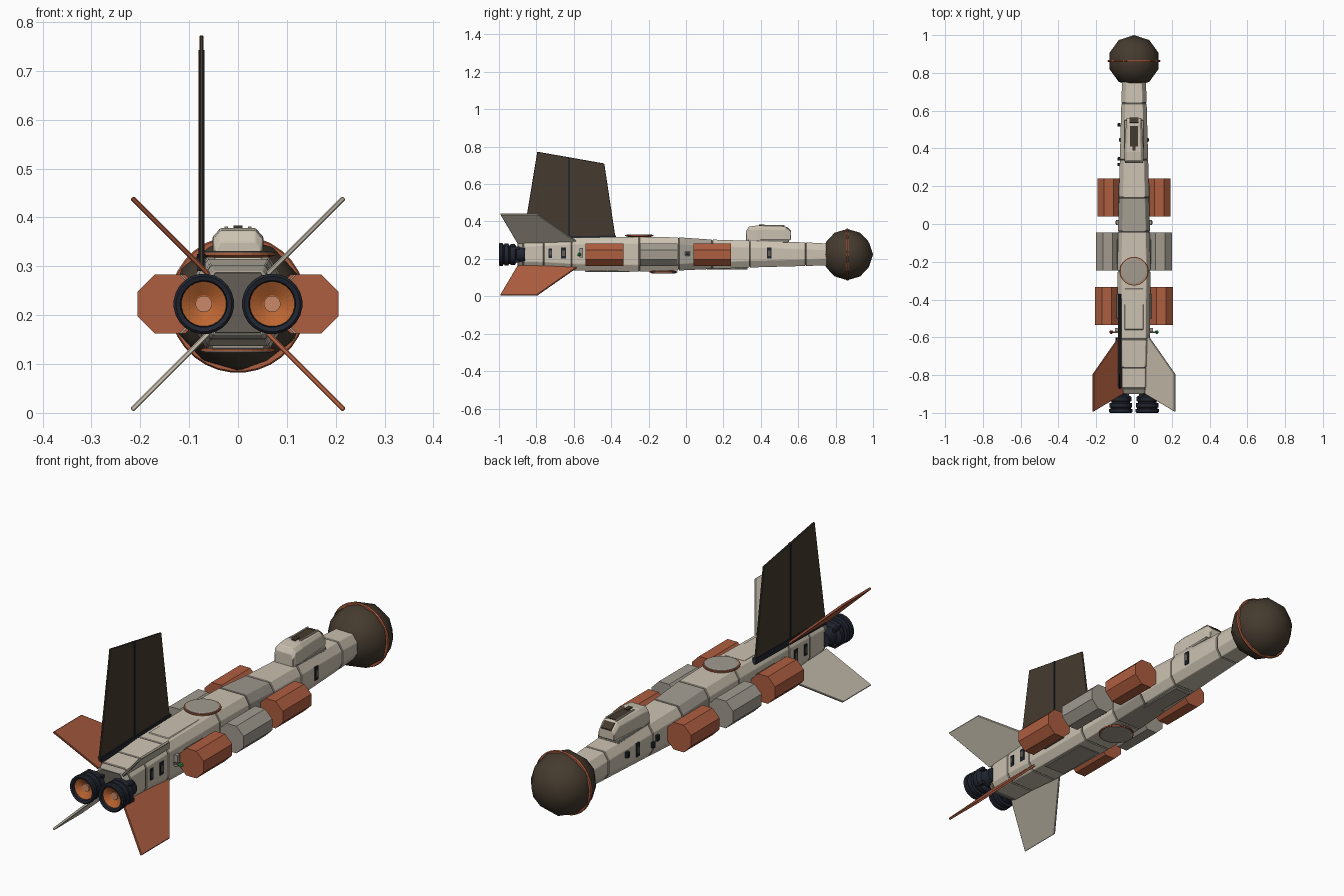
import bpy, bmesh, math
from mathutils import Vector, Matrix

if "Cube" in bpy.data.objects:
    bpy.data.objects.remove(bpy.data.objects["Cube"])

CZ = 0.223  # height of the ship's axis


def mat(name, c):
    m = bpy.data.materials.new(name)
    m.diffuse_color = (*c, 1)
    m.use_nodes = True
    m.node_tree.nodes["Principled BSDF"].inputs["Base Color"].default_value = m.diffuse_color
    return m


CREAM = mat("cream", (0.60, 0.54, 0.44))
GREY = mat("warm_grey", (0.36, 0.33, 0.28))
TRIM = mat("trim", (0.13, 0.115, 0.095))
ORANGE = mat("orange", (0.42, 0.11, 0.05))
HOT = mat("hot_orange", (0.50, 0.13, 0.03))
GLOW = mat("glow", (0.60, 0.25, 0.14))
BROWN = mat("brown", (0.060, 0.043, 0.028))
NAVY = mat("navy", (0.015, 0.019, 0.03))
GREEN = mat("green", (0.03, 0.4, 0.08))
RED = mat("red", (0.4, 0.03, 0.03))


def finish(name, bm, m, bevel=0):
    bmesh.ops.recalc_face_normals(bm, faces=bm.faces)
    me = bpy.data.meshes.new(name)
    bm.to_mesh(me)
    bm.free()
    me.materials.append(m)
    ob = bpy.data.objects.new(name, me)
    bpy.context.collection.objects.link(ob)
    if bevel:
        b = ob.modifiers.new("bevel", 'BEVEL')
        b.width, b.segments = bevel, 1
    return ob


def loft(name, rings, m, bevel=0):
    """Skin closed rings of points and cap both ends."""
    bm = bmesh.new()
    vs = [[bm.verts.new(p) for p in r] for r in rings]
    n = len(vs[0])
    for a, b in zip(vs, vs[1:]):
        for i in range(n):
            bm.faces.new((a[i], a[(i + 1) % n], b[(i + 1) % n], b[i]))
    bm.faces.new(vs[0])
    bm.faces.new(vs[-1])
    return finish(name, bm, m, bevel)


def box(name, c, s, m, bevel=0):
    bm = bmesh.new()
    bmesh.ops.create_cube(bm, size=1, matrix=Matrix.Translation(c) @ Matrix.Diagonal((*s, 1)))
    return finish(name, bm, m, bevel)


def turned(name, c, axis, prof, n, m, phase=0.5):
    """Turned solid: prof is (offset along axis, radius)."""
    rings = []
    for t, r in prof:
        ring = []
        for i in range(n):
            a = 2 * math.pi * (i + phase) / n
            u, v = r * math.cos(a), r * math.sin(a)
            ring.append(Vector(c) + Vector((u, t, v) if axis == 'Y' else (u, v, t)))
        rings.append(ring)
    return loft(name, rings, m)


def plate(name, pts, thick, m, place, bevel=0):
    """Flat plate from a 2D outline; place maps (u, v, thickness) to 3D."""
    return loft(name, [[place(u, v, s * thick / 2) for u, v in pts] for s in (-1, 1)], m, bevel)


# hull: chamfered segments over a slightly smaller dark core
STATIONS = [(-0.90, 0.072, 0.160, 0.290), (-0.87, 0.078, 0.150, 0.302), (-0.76, 0.080, 0.148, 0.306),
            (-0.61, 0.084, 0.138, 0.314), (-0.25, 0.087, 0.132, 0.318), (-0.04, 0.085, 0.138, 0.315),
            (0.14, 0.080, 0.146, 0.303), (0.34, 0.075, 0.154, 0.297), (0.64, 0.067, 0.162, 0.288),
            (0.76, 0.063, 0.166, 0.282)]


def section(y, w, zb, zt, d=0.0):
    w, zb, zt = w - d, zb + d, zt - d
    c = 0.022
    q = [(w, zb + 1.6 * c), (w, zt - 1.6 * c), (w - c, zt)]
    q += [(-x, z) for x, z in reversed(q)]
    q += [(-w + c, zb), (w - c, zb)]
    return [(x, y, z) for x, z in q]


loft("hull_core", [section(*s, 0.004) for s in STATIONS], TRIM)
for i, (a, b) in enumerate(zip(STATIONS, STATIONS[1:])):
    ga, gb = list(a), list(b)
    ga[0] += 0.002
    gb[0] -= 0.002
    loft(f"hull_segment_{i}", [section(*ga), section(*gb)], GREY if i in (0, 5) else CREAM, 0.002)

# raised top and belly panels
box("top_spine_panel", (0, -0.45, 0.313), (0.10, 0.22, 0.010), CREAM, 0.003)
box("belly_panel", (0, -0.42, 0.136), (0.11, 0.24, 0.012), GREY, 0.003)
box("front_belly_panel", (0, 0.22, 0.149), (0.08, 0.22, 0.012), GREY, 0.003)

# nose sphere with ring
bm = bmesh.new()
bmesh.ops.create_icosphere(bm, subdivisions=2, radius=0.137, matrix=Matrix.Translation((0, 0.863, CZ)))
ball = finish("nose_sphere", bm, BROWN)
for p in ball.data.polygons:
    p.use_smooth = True
turned("nose_ring", (0, 0.863, CZ), 'Y', [(-0.006, 0.128), (-0.006, 0.138), (0, 0.141), (0.006, 0.138), (0.006, 0.128)],
       32, ORANGE)

# side canisters
for s, side in ((-1, "left"), (1, "right")):
    for name, x, y, m in (("rear", 0.145, -0.435, ORANGE), ("middle", 0.14, -0.146, GREY), ("front", 0.133, 0.14, ORANGE)):
        turned(f"{name}_canister_{side}", (s * x, y, CZ), 'Y', [(-0.101, 0.0655), (0.101, 0.0655)], 8, m)
        box(f"{name}_canister_mount_{side}", (s * 0.082, y, CZ), (0.02, 0.13, 0.07), TRIM)

# round hatches above and below
for name, y, z, s in (("top", -0.25, 0.316, 1), ("belly", -0.12, 0.138, -1)):
    turned(name + "_hatch_rim", (0, y, z), 'Z', [(-0.012 * s, 0.045), (0, 0.055), (0.006 * s, 0.076), (0.012 * s, 0.076)],
           24, ORANGE)
    turned(name + "_hatch_lid", (0, y, z), 'Z', [(0.009 * s, 0.070), (0.014 * s, 0.070), (0.0155 * s, 0.062)], 24, GREY)

# large dark tail fin
def upright(u, v, t):
    return (-0.075 + t, u, v)


plate("tail_fin", [(-0.875, 0.29), (-0.375, 0.30), (-0.437, 0.71), (-0.795, 0.773)], 0.008, BROWN, upright, 0.002)
plate("tail_fin_spar", [(-0.631, 0.30), (-0.62, 0.30), (-0.62, 0.741), (-0.631, 0.743)], 0.012, NAVY, upright)
plate("tail_fin_base", [(-0.87, 0.29), (-0.37, 0.30), (-0.375, 0.325), (-0.865, 0.318)], 0.018, NAVY, upright)

# four diagonal stabiliser fins
OUT = [(-0.90, 0.085), (-0.57, 0.085), (-0.795, 0.307), (-0.993, 0.307)]
k = math.sqrt(0.5)
for sx in (-1, 1):
    for sz in (-1, 1):
        plate(f"stabiliser_{'upper' if sz > 0 else 'lower'}_{'right' if sx > 0 else 'left'}", OUT, 0.010,
              CREAM if sx * sz > 0 else ORANGE,
              lambda u, r, t: (sx * k * (r + t), u, CZ + sz * k * (r - t)), 0.002)

# twin engines
for s, side in ((-1, "left"), (1, "right")):
    c = (s * 0.07, 0, CZ)
    turned("engine_bell_" + side, c, 'Y',
           [(-0.86, 0.035), (-0.905, 0.040), (-0.915, 0.056), (-0.938, 0.056), (-0.940, 0.050), (-0.947, 0.050),
            (-0.949, 0.060), (-0.970, 0.060), (-0.972, 0.054), (-0.978, 0.054), (-0.98, 0.062), (-0.995, 0.062),
            (-1.0, 0.057), (-0.997, 0.048), (-0.965, 0.044)], 24, NAVY)
    turned("engine_liner_" + side, c, 'Y', [(-0.960, 0.046), (-0.985, 0.046), (-0.968, 0.018)], 24, HOT)
    turned("engine_core_" + side, c, 'Y', [(-0.960, 0.017), (-0.974, 0.017)], 16, GLOW)
    for a in (45, 135, 225, 315):
        x, z = math.cos(math.radians(a)), math.sin(math.radians(a))
        box(f"engine_clamp_{side}_{a}", (c[0] + 0.05 * x, -0.91, CZ + 0.05 * z), (0.014, 0.04, 0.014), NAVY)

# cockpit with dark open roof, framed front glass and side panes
def cab(y, w, zt, w2, zb=0.285):
    return [(w, y, zb), (w, y, zt - 0.018), (w2, y, zt), (-w2, y, zt), (-w, y, zt - 0.018), (-w, y, zb)]


loft("cockpit", [cab(0.322, 0.046, 0.350, 0.036), cab(0.336, 0.051, 0.373, 0.036), cab(0.38, 0.052, 0.378, 0.036),
                 cab(0.53, 0.042, 0.374, 0.031), cab(0.562, 0.038, 0.345, 0.030, 0.305)], CREAM, 0.002)
box("cockpit_base", (0, 0.44, 0.296), (0.104, 0.22, 0.016), GREY, 0.003)
box("roof_window", (0, 0.465, 0.3745), (0.042, 0.11, 0.006), BROWN)
for s in (-1, 1):
    box("roof_rail", (s * 0.024, 0.465, 0.3775), (0.007, 0.125, 0.008), CREAM, 0.001)
box("roof_vent", (0, 0.405, 0.380), (0.018, 0.03, 0.006), BROWN)
plate("front_window", [(0.536, 0.372), (0.561, 0.349), (0.559, 0.340), (0.53, 0.366)], 0.05, BROWN,
      lambda u, v, t: (t, u + 0.002, v))

# hull side details: vents, boxes and pipes
for s, side in ((-1, "left"), (1, "right")):
    for i, (y, w, h) in enumerate(((-0.725, 0.018, 0.05), (-0.655, 0.028, 0.058), (0.445, 0.022, 0.06))):
        x = 0.081 if y < 0 else 0.073
        box(f"vent_{side}_{i}", (s * x, y, CZ + 0.008), (0.008, w, h), NAVY)
        box(f"vent_bar_{side}_{i}", (s * (x + 0.003), y, CZ + 0.008), (0.007, w * 0.6, h * 0.5), TRIM)
    box("side_block_" + side, (s * 0.088, 0.008, CZ + 0.005), (0.014, 0.028, 0.024), GREY, 0.003)
    box("side_block_cap_" + side, (s * 0.093, 0.008, CZ + 0.005), (0.010, 0.014, 0.012), NAVY)
    # navigation lamps on stalks behind the rear canisters
    box("lamp_stalk_" + side, (s * 0.10, -0.572, CZ), (0.045, 0.008, 0.008), TRIM)
    box("lamp_plate_" + side, (s * 0.090, -0.56, CZ + 0.01), (0.02, 0.02, 0.05), GREY)
    bm = bmesh.new()
    bmesh.ops.create_icosphere(bm, subdivisions=1, radius=0.011, matrix=Matrix.Translation((s * 0.12, -0.572, CZ)))
    finish("lamp_" + side, bm, GREEN if s > 0 else RED)
for i, (y, z) in enumerate(((0.315, 0.235), (0.345, 0.215), (0.525, 0.24), (-0.61, 0.205))):
    box(f"left_sensor_{i}", (-0.079 if y > 0 else -0.09, y, z), (0.016, 0.018, 0.026), NAVY, 0.002)
